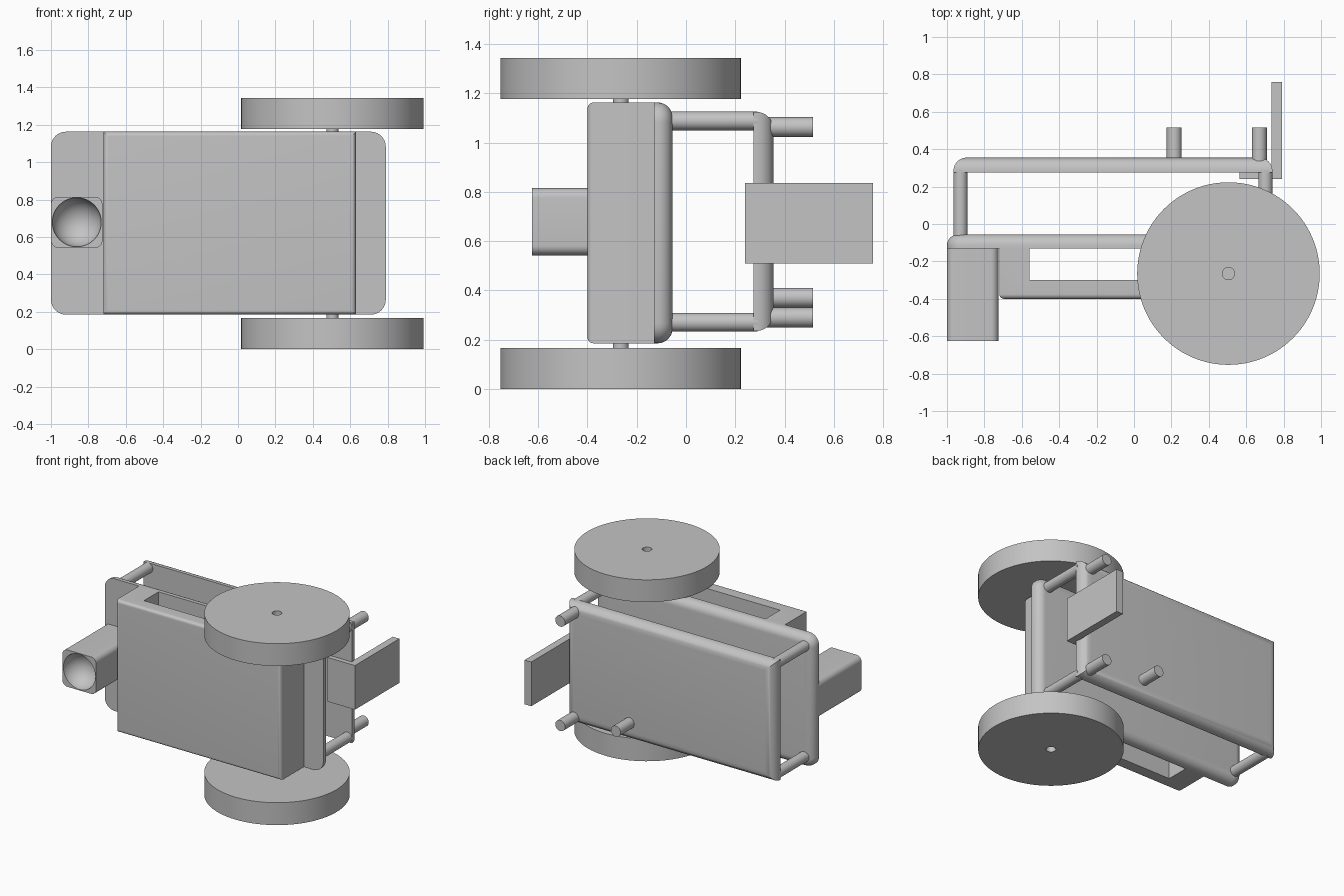
import bpy, bmesh, math
from mathutils import Matrix, Vector

cube = bpy.data.objects.get("Cube")
if cube:
    bpy.data.objects.remove(cube, do_unlink=True)

grey = bpy.data.materials.new("plain grey")
grey.use_nodes = True
grey.diffuse_color = (0.55, 0.55, 0.55, 1)
grey.node_tree.nodes["Principled BSDF"].inputs["Base Color"].default_value = grey.diffuse_color


def finish(name, bm):
    """Turn a bmesh into a named, shaded object."""
    bmesh.ops.recalc_face_normals(bm, faces=bm.faces)
    mesh = bpy.data.meshes.new(name)
    bm.to_mesh(mesh)
    bm.free()
    mesh.materials.append(grey)
    obj = bpy.data.objects.new(name, mesh)
    bpy.context.collection.objects.link(obj)
    activate(obj)
    bpy.ops.object.shade_smooth_by_angle(angle=math.radians(30))
    return obj


def activate(obj):
    bpy.ops.object.select_all(action="DESELECT")
    obj.select_set(True)
    bpy.context.view_layer.objects.active = obj


def round_edges(bm, test, radius):
    edges = [e for e in bm.edges if test(e)]
    bmesh.ops.bevel(bm, geom=edges, offset=radius, segments=8, profile=0.5,
                    affect="EDGES", clamp_overlap=True)


def along_y(e):
    d = e.verts[0].co - e.verts[1].co
    return abs(d.y) > 0.01


def at_y(y):
    return lambda e: all(abs(v.co.y - y) < 1e-4 for v in e.verts)


def box(name, x, y, z, rounding=()):
    """Box from its limits, with a list of (edge test, radius) roundings."""
    lo, hi = Vector((x[0], y[0], z[0])), Vector((x[1], y[1], z[1]))
    bm = bmesh.new()
    bmesh.ops.create_cube(bm, size=1, matrix=Matrix.Translation((lo + hi) / 2)
                          @ Matrix.Diagonal((*(hi - lo), 1)))
    for test, radius in rounding:
        round_edges(bm, test, radius)
    return finish(name, bm)


def rod(name, start, end, radius, sides=32):
    start, end = Vector(start), Vector(end)
    axis = end - start
    turn = axis.to_track_quat("Z", "Y").to_matrix().to_4x4()
    bm = bmesh.new()
    bmesh.ops.create_cone(bm, cap_ends=True, segments=sides, radius1=radius,
                          radius2=radius, depth=axis.length,
                          matrix=Matrix.Translation((start + end) / 2) @ turn)
    return finish(name, bm)


def cut(obj, cutter):
    cutter.hide_render = True
    mod = obj.modifiers.new("cut", "BOOLEAN")
    mod.operation = "DIFFERENCE"
    mod.solver = "EXACT"
    mod.object = cutter
    activate(obj)
    bpy.ops.object.modifier_apply(modifier=mod.name)
    bpy.data.objects.remove(cutter, do_unlink=True)
    activate(obj)
    bpy.ops.object.shade_smooth_by_angle(angle=math.radians(30))


# Chassis plate with rounded corners and a rounded back rim
box("chassis_plate", (-1, 0.79), (-0.13, -0.055), (0.185, 1.163),
    [(along_y, 0.08), (at_y(-0.055), 0.06)])

# Hollow body, open at both ends of z
body = box("body_shell", (-0.72, 0.63), (-0.4, -0.13), (0.185, 1.163),
           [(at_y(-0.4), 0.025)])
cut(body, box("slot_cutter", (-0.56, 0.47), (-0.3, -0.1), (0, 1.4)))

# Sensor block with a round hollow in its front
sensor = box("sensor_block", (-1, -0.725), (-0.625, -0.13), (0.542, 0.815),
             [(along_y, 0.04)])
bm = bmesh.new()
bmesh.ops.create_uvsphere(bm, u_segments=48, v_segments=24, radius=0.131,
                          matrix=Matrix.Translation((-0.862, -0.627, 0.679)))
cut(sensor, finish("hollow_cutter", bm))

# Wheels, each with a small hub hole on its outer side, and the axle
ax, ay = 0.505, -0.265
for name, low, high, outer in (("lower_wheel", 0, 0.166, -1), ("upper_wheel", 1.178, 1.343, 1)):
    wheel = rod(name, (ax, ay, low), (ax, ay, high), 0.488, 96)
    face = high if outer > 0 else low
    cut(wheel, rod("hub_cutter", (ax, ay, face - outer * 0.1),
                   (ax, ay, face + outer * 0.1), 0.033))
rod("axle", (ax, ay, 0.15), (ax, ay, 1.19), 0.032)

# Back panel on four spacer rods
box("back_panel", (-0.965, 0.74), (0.275, 0.355), (0.235, 1.125),
    [(at_y(0.355), 0.07)])
for level, z in (("lower", 0.27), ("upper", 1.088)):
    for side, x in (("right", -0.928), ("left", 0.703)):
        rod(f"{level}_{side}_spacer", (x, -0.07, z), (x, 0.29, z), 0.038)

# Pegs on the back panel
for name, x, z in (("lower_peg", 0.67, 0.29), ("upper_peg", 0.67, 1.063),
                   ("middle_peg", 0.215, 0.37)):
    rod(name, (x, 0.3, z), (x, 0.515, z), 0.04)

# Bent side flap
box("flap_foot", (0.565, 0.74), (0.24, 0.275), (0.51, 0.837))
box("flap_plate", (0.735, 0.79), (0.24, 0.76), (0.51, 0.837))
